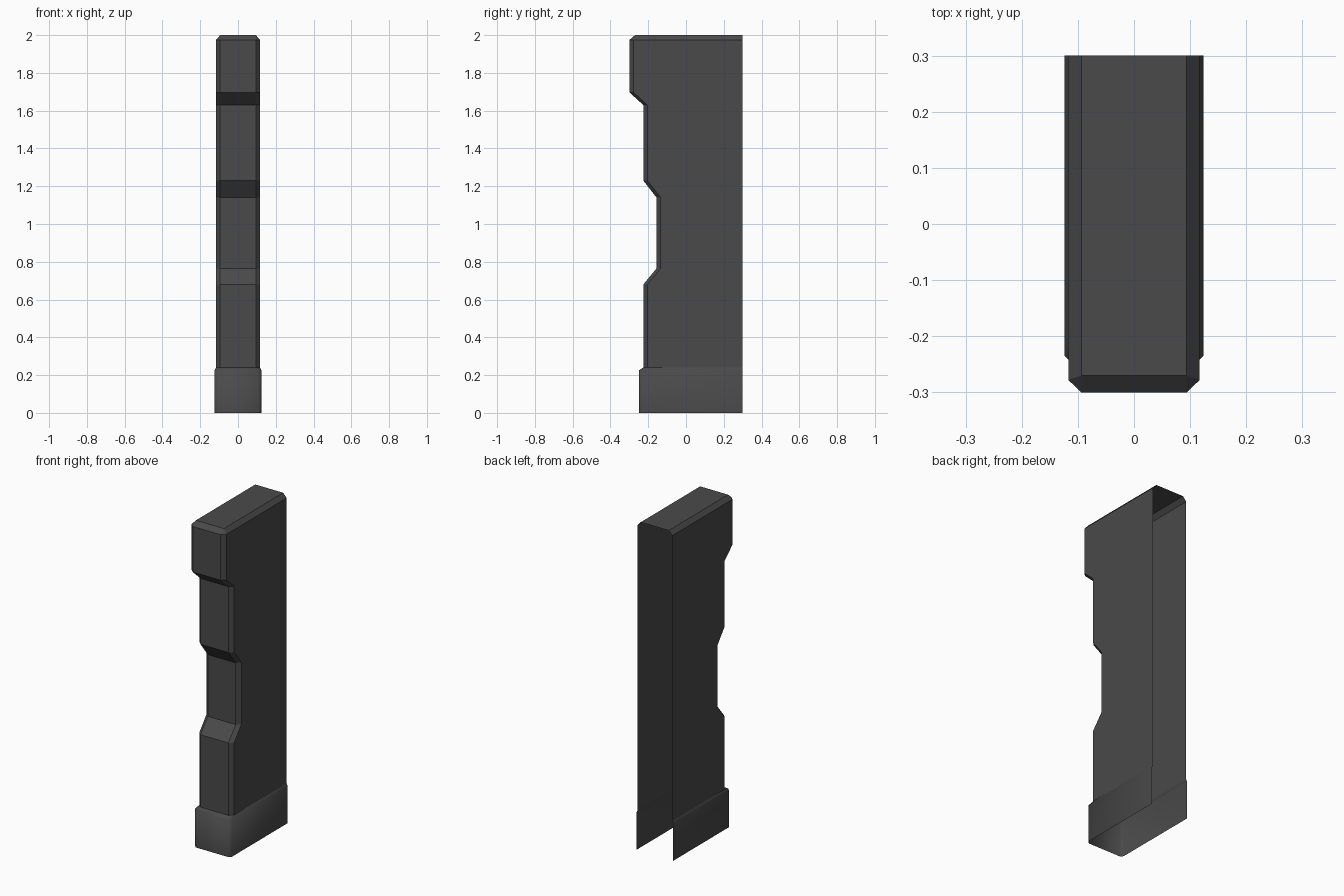
import bpy, bmesh, math

if "Cube" in bpy.data.objects:
    bpy.data.objects.remove(bpy.data.objects["Cube"])

BACK = 0.30

dark = bpy.data.materials.new("dark_grey")
dark.diffuse_color = (0.068, 0.068, 0.068, 1.0)
dark.use_nodes = True
dark.node_tree.nodes["Principled BSDF"].inputs["Base Color"].default_value = dark.diffuse_color


def section(bm, z, front, half, flat, depth):
    """Open U-shaped cross-section with chamfered front corners."""
    pts = [(-half, BACK), (-half, front + depth), (-flat, front),
           (flat, front), (half, front + depth), (half, BACK)]
    return [bm.verts.new((x, y, z)) for x, y in pts]


def loft(name, sections, cap=False, smooth=False):
    """Skin the sections into an open-backed shell."""
    bm = bmesh.new()
    rings = [section(bm, *s) for s in sections]
    for a, b in zip(rings, rings[1:]):
        for i in range(len(a) - 1):
            bm.faces.new((a[i], a[i + 1], b[i + 1], b[i]))
    if cap:
        bm.faces.new(rings[-1])
    bmesh.ops.remove_doubles(bm, verts=bm.verts, dist=1e-5)
    bmesh.ops.dissolve_limit(bm, angle_limit=math.radians(0.5),
                             verts=bm.verts, edges=bm.edges)
    for f in bm.faces:
        f.smooth = smooth
    me = bpy.data.meshes.new(name)
    bm.to_mesh(me)
    bm.free()
    me.materials.append(dark)
    ob = bpy.data.objects.new(name, me)
    bpy.context.collection.objects.link(ob)
    return ob


HALF, FLAT, CHAMFER = 0.117, 0.094, 0.022

# Column: stepped front profile as (z, front y)
profile = [(0.24, -0.226), (0.68, -0.226), (0.765, -0.156), (1.14, -0.156),
           (1.23, -0.226), (1.63, -0.226), (1.697, -0.30), (1.974, -0.30)]
column = [(z, y, HALF, FLAT, CHAMFER) for z, y in profile]
# Bevelled, closed top
column.append((2.0, -0.27, FLAT, FLAT, 0.0))
loft("column", column, cap=True)

# Wider plinth with a sloped upper rim meeting the column
loft("plinth", [(0.0, -0.25, 0.124, 0.109, 0.015),
                (0.225, -0.25, 0.124, 0.109, 0.015),
                (0.24, -0.226, HALF, FLAT, CHAMFER)], smooth=True)
